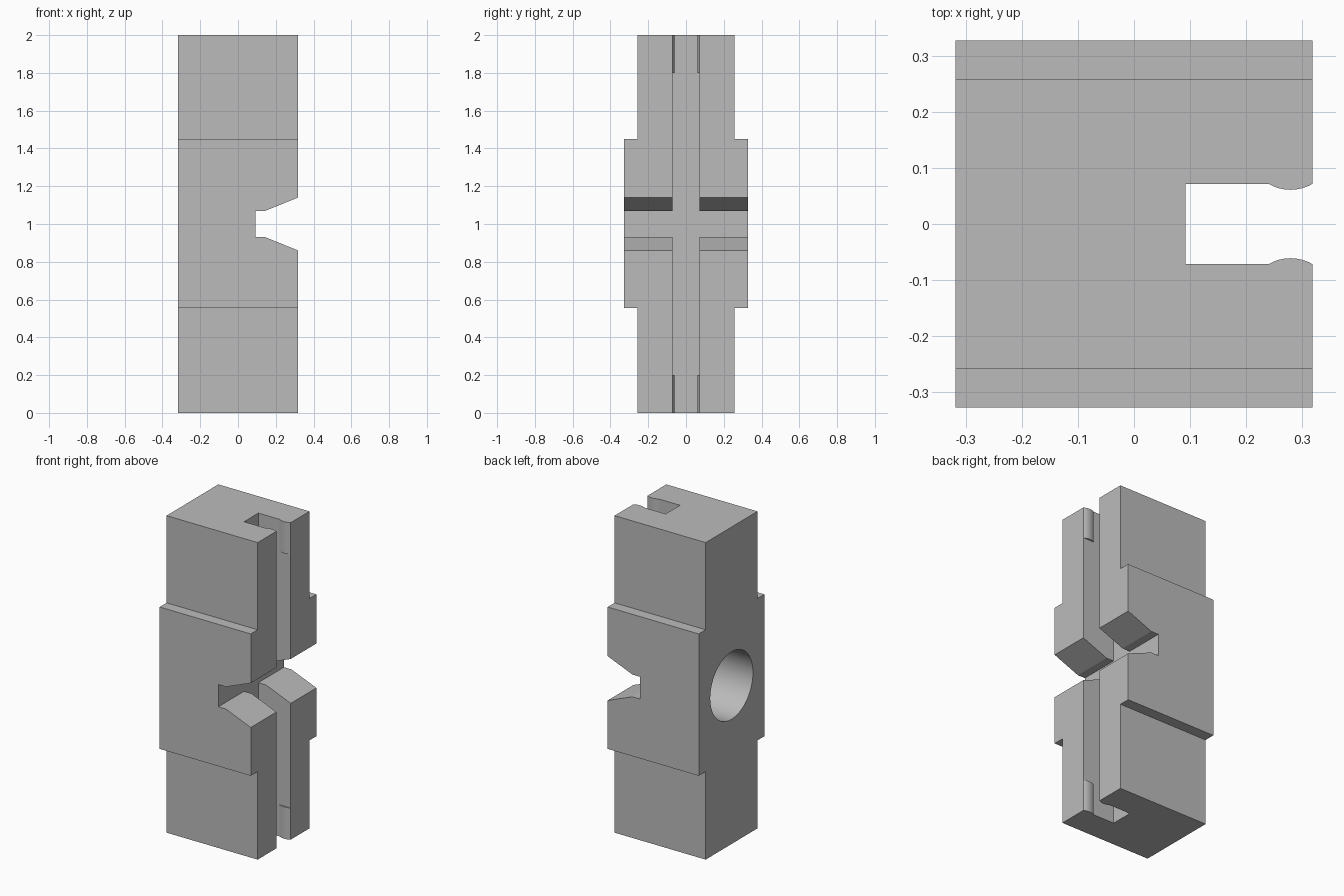
import bpy
import bmesh
import math
from mathutils import Vector

if "Cube" in bpy.data.objects:
    bpy.data.objects.remove(bpy.data.objects["Cube"], do_unlink=True)

grey = bpy.data.materials.new("plain_grey")
grey.use_nodes = True
COLOUR = (0.5, 0.5, 0.5, 1)
grey.diffuse_color = COLOUR
grey.node_tree.nodes["Principled BSDF"].inputs["Base Color"].default_value = COLOUR

HALF_X, BODY_Y, MID_Y = 0.318, 0.258, 0.327
HEIGHT, MID_LOW, MID_HIGH = 2.0, 0.555, 1.45
SLOT_X, SLOT_Y = 0.092, 0.0715


def prism(name, outline, axis, low, high):
    """Extrude a flat outline along one axis; the outline holds the other two coordinates."""
    bm = bmesh.new()
    verts = []
    for a, b in outline:
        p = [a, b]
        p.insert(axis, low)
        verts.append(bm.verts.new(p))
    face = bm.faces.new(verts)
    side = bmesh.ops.extrude_face_region(bm, geom=[face])
    moved = [g for g in side["geom"] if isinstance(g, bmesh.types.BMVert)]
    shift = Vector((0, 0, 0))
    shift[axis] = high - low
    bmesh.ops.translate(bm, verts=moved, vec=shift)
    bmesh.ops.recalc_face_normals(bm, faces=bm.faces)
    mesh = bpy.data.meshes.new(name)
    bm.to_mesh(mesh)
    bm.free()
    mesh.materials.append(grey)
    obj = bpy.data.objects.new(name, mesh)
    bpy.context.collection.objects.link(obj)
    return obj


def activate(obj):
    bpy.ops.object.select_all(action="DESELECT")
    obj.select_set(True)
    bpy.context.view_layer.objects.active = obj


def cut(target, cutter):
    cutter.hide_render = True
    mod = target.modifiers.new("cut", "BOOLEAN")
    mod.operation = "DIFFERENCE"
    mod.solver = "EXACT"
    mod.object = cutter
    activate(target)
    bpy.ops.object.modifier_apply(modifier=mod.name)
    bpy.data.objects.remove(cutter, do_unlink=True)


def smooth(obj):
    activate(obj)
    bpy.ops.object.shade_smooth_by_angle(angle=math.radians(20))


# Stepped body: a tall block with a thicker middle
right_side = [(BODY_Y, 0), (BODY_Y, MID_LOW), (MID_Y, MID_LOW),
              (MID_Y, MID_HIGH), (BODY_Y, MID_HIGH), (BODY_Y, HEIGHT)]
left_side = [(-y, z) for y, z in reversed(right_side)]
body = prism("body", right_side + left_side, 0, -HALF_X, HALF_X)

# Flared notch running front to back
flare = 0.29 / 2 + 0.12  # keeps the flare slope beyond the face
lower = [(SLOT_X, 0.93), (0.145, 0.93), (HALF_X, 0.86), (0.4, 0.86 - 0.033)]
upper = [(x, HEIGHT - z) for x, z in reversed(lower)]
cut(body, prism("notch_cutter", lower + upper, 1, -1, 1))

# Vertical slot, full height
slot = [(SLOT_X, -SLOT_Y), (1, -SLOT_Y), (1, SLOT_Y), (SLOT_X, SLOT_Y)]
cut(body, prism("slot_cutter", slot, 2, -1, 3))

# Round blind hole opposite the slot
RADIUS, STEPS = 0.213, 64
ring = [(RADIUS * math.cos(math.tau * i / STEPS), 1 + RADIUS * math.sin(math.tau * i / STEPS))
        for i in range(STEPS)]
cut(body, prism("hole_cutter", ring, 0, -1, 0.03))
smooth(body)

# Rounded grip ridges at both ends of the slot
START, RISE, LENGTH = 0.24, 0.0105, 0.2
half = (HALF_X - START) / 2
arc_radius = (half ** 2 + RISE ** 2) / (2 * RISE)
sweep = math.asin(half / arc_radius)
for side, side_name in ((1, "back"), (-1, "front")):
    arc = []
    for i in range(13):
        t = sweep * (i / 6 - 1)
        depth = arc_radius * math.cos(t) - (arc_radius - RISE)
        arc.append((START + half + arc_radius * math.sin(t), side * (SLOT_Y - depth)))
    for base, end_name in ((0, "bottom"), (HEIGHT - LENGTH, "top")):
        ridge = prism(f"{end_name}_{side_name}_grip_ridge", arc, 2, base, base + LENGTH)
        smooth(ridge)
